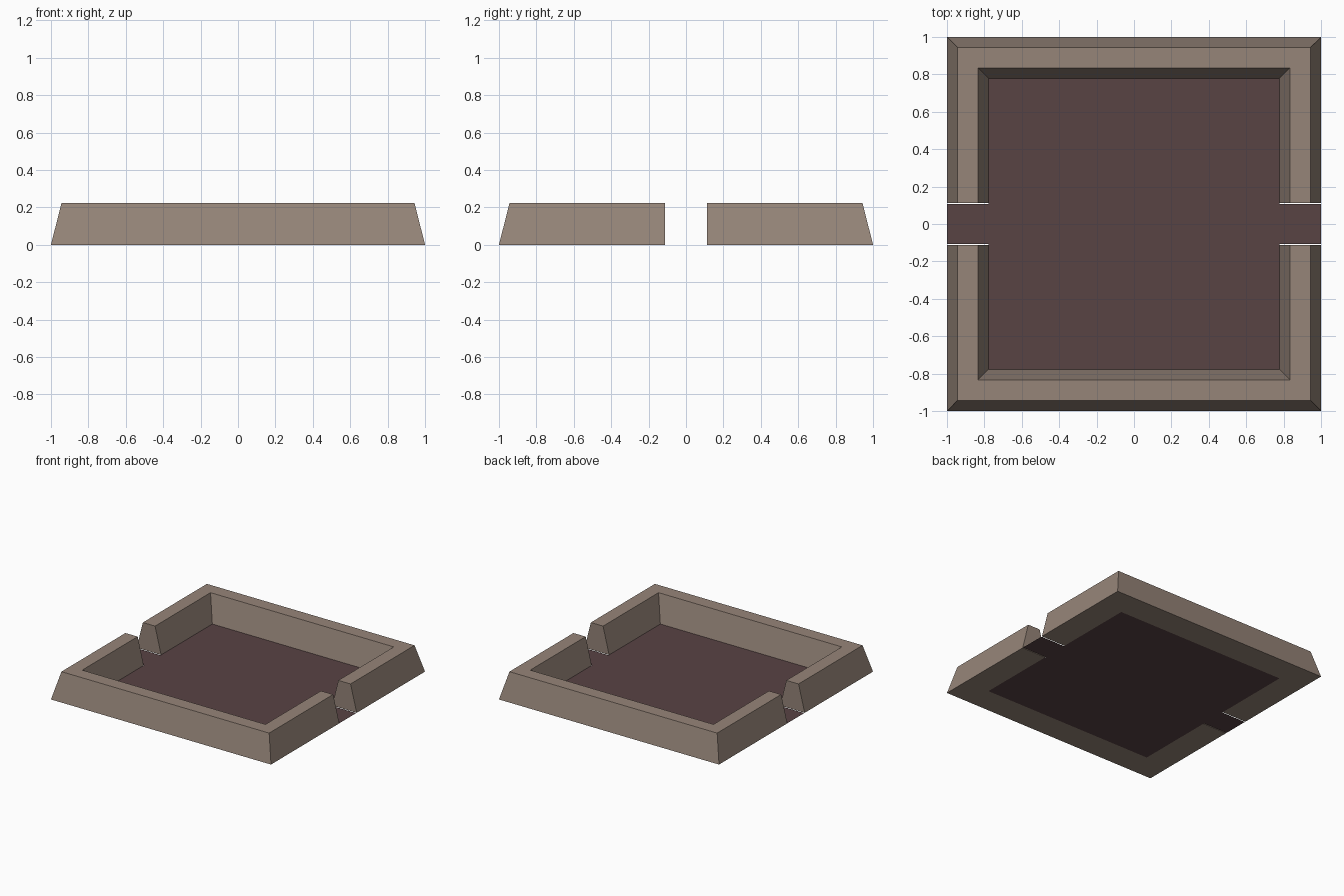
import bpy, bmesh

if "Cube" in bpy.data.objects:
    bpy.data.objects.remove(bpy.data.objects["Cube"])

GAP = 0.113      # half width of the side openings
STRIP = 0.107    # half width of the floor tongue through them
INNER = 0.778    # half width of the floor
PROFILE = [(1.0, 0), (0.944, 0.222), (0.833, 0.222), (INNER, 0)]  # (offset, z)


def material(name, srgb):
    m = bpy.data.materials.new(name)
    lin = [((c / 255 + 0.055) / 1.055) ** 2.4 for c in srgb]
    m.diffuse_color = (*lin, 1)
    m.use_nodes = True
    m.node_tree.nodes["Principled BSDF"].inputs["Base Color"].default_value = m.diffuse_color
    return m


def make_object(name, bm, mat):
    bmesh.ops.recalc_face_normals(bm, faces=bm.faces)
    me = bpy.data.meshes.new(name)
    bm.to_mesh(me)
    bm.free()
    me.materials.append(mat)
    ob = bpy.data.objects.new(name, me)
    bpy.context.collection.objects.link(ob)
    return ob


stone = material("stone brown", (150, 133, 121))
earth = material("dark floor", (88, 67, 68))

# Sloped wall: profile swept around the back half as a U, mirrored to the front
bm = bmesh.new()
sections = []
for side, at_end in ((-1, True), (-1, False), (1, False), (1, True)):
    sections.append([bm.verts.new((side * d, GAP if at_end else d, z)) for d, z in PROFILE])
for a, b in zip(sections, sections[1:]):
    for i in range(4):
        j = (i + 1) % 4
        bm.faces.new((a[i], a[j], b[j], b[i]))
bm.faces.new(sections[0])
bm.faces.new(sections[-1])
wall = make_object("perimeter_wall", bm, stone)
mirror = wall.modifiers.new("front half", 'MIRROR')
mirror.use_axis = (False, True, False)
mirror.use_mirror_merge = False

# Flat floor with a tongue through each side opening
bm = bmesh.new()
quarter = [(1, STRIP), (INNER, STRIP), (INNER, INNER)]
outline = quarter + [(-x, y) for x, y in reversed(quarter)]
outline += [(-x, -y) for x, y in outline]
bm.faces.new([bm.verts.new((x, y, 0)) for x, y in outline])
floor = make_object("floor", bm, earth)
if floor.data.polygons[0].normal.z < 0:
    floor.data.flip_normals()
